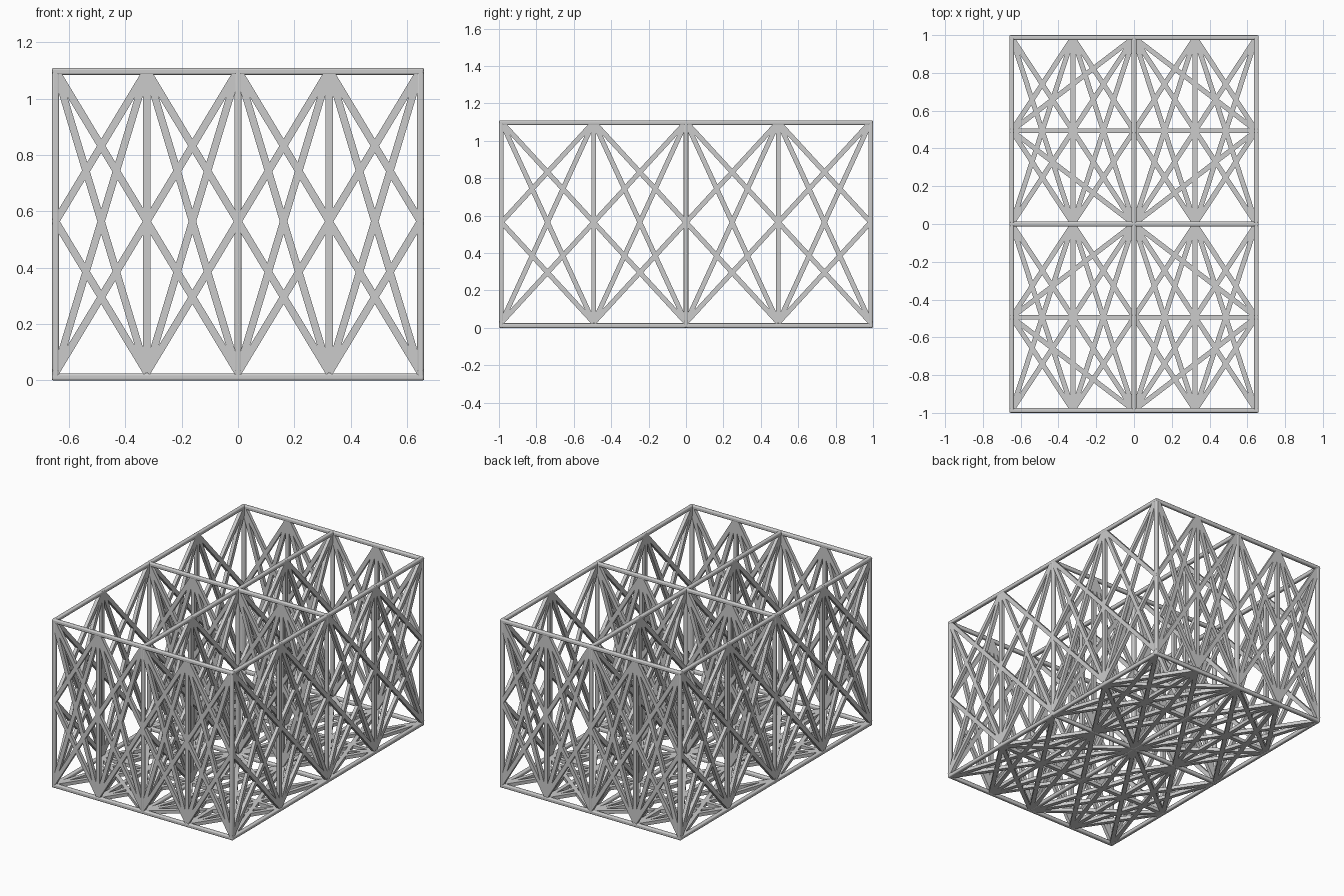
import bpy, bmesh
from mathutils import Vector, Matrix

if "Cube" in bpy.data.objects:
    bpy.data.objects.remove(bpy.data.objects["Cube"])

X, Y = 0.6475, 0.987          # outer frame centre lines
ZB, ZT = 0.0125, 1.0975       # bottom and top rails
LB, LT = 0.028, 1.101         # lattice bottom and top
W, D, F = 0.026, 0.022, 0.025  # strut width, strut depth, frame bar size


def bar(bm, a, b, normal, w, d):
    """Box bar from a to b, w wide in the panel plane, d deep along normal."""
    a, b, n = Vector(a), Vector(b), Vector(normal)
    t = (b - a).normalized()
    s = n.cross(t)
    m = Matrix((s * w, n * d, t * (b - a).length)).transposed().to_4x4()
    m.translation = (a + b) / 2
    bmesh.ops.create_cube(bm, size=1, matrix=m)


def finish(bm, name):
    bmesh.ops.recalc_face_normals(bm, faces=bm.faces)
    me = bpy.data.meshes.new(name)
    bm.to_mesh(me)
    bm.free()
    ob = bpy.data.objects.new(name, me)
    bpy.context.scene.collection.objects.link(ob)
    return ob


# Strut pattern of one bay in -1..1 coordinates
PATTERN = [((0, -1), (0, 1)), ((-1, -1), (1, 1)), ((-1, 1), (1, -1))]
for s in (-1, 1):
    for t in (-1, 1):
        PATTERN += [((0, t), (s, -t)),    # half-bay crosses
                    ((s, 0), (0, t))]     # diamond


def bay(bm, centre, u, v, pattern):
    c, u, v = Vector(centre), Vector(u), Vector(v)
    n = u.cross(v).normalized()
    for p, q in pattern:
        bar(bm, c + u * p[0] + v * p[1], c + u * q[0] + v * q[1], n, W, D)


zc, zh = (LB + LT) / 2, (LT - LB) / 2

# Lattice walls across the width
for name, y in (("front_lattice", -Y), ("cross_lattice", 0), ("back_lattice", Y)):
    bm = bmesh.new()
    for s in (-1, 1):
        bay(bm, (s * X / 2, y, zc), (X / 2, 0, 0), (0, 0, zh), PATTERN)
    finish(bm, name)

# Lattice walls along the length
for name, x in (("left_lattice", -X), ("centre_lattice", 0), ("right_lattice", X)):
    bm = bmesh.new()
    for s in (-1, 1):
        bay(bm, (x, s * Y / 2, zc), (0, Y / 2, 0), (0, 0, zh), PATTERN)
    finish(bm, name)

# Floor lattice, with extra long braces fanning from the outer edges
bm = bmesh.new()
for sx in (-1, 1):
    extra = [((-1, 0), (1, 0)), ((sx, 0), (-sx, 1)), ((sx, 0), (-sx, -1))]
    for sy in (-1, 1):
        bay(bm, (sx * X / 2, sy * Y / 2, ZB), (X / 2, 0, 0), (0, Y / 2, 0),
            PATTERN + extra)
finish(bm, "floor_lattice")

# Frame rails and posts with rounded edges
bm = bmesh.new()
e = F / 2
for z in (ZB, ZT):
    for i in (-1, 0, 1):
        bar(bm, (-X - e, i * Y, z), (X + e, i * Y, z), (0, 0, 1), F, F)
        bar(bm, (i * X, -Y - e, z), (i * X, Y + e, z), (0, 0, 1), F, F)
for i in (-1, 0, 1):
    for j in (-1, 0, 1):
        bar(bm, (i * X, j * Y, ZB - e), (i * X, j * Y, ZT + e), (0, 1, 0), F, F)
frame = finish(bm, "frame")
bev = frame.modifiers.new("round_edges", "BEVEL")
bev.width = 0.007
bev.segments = 3
bpy.context.view_layer.objects.active = frame
frame.select_set(True)
bpy.ops.object.shade_smooth_by_angle()
